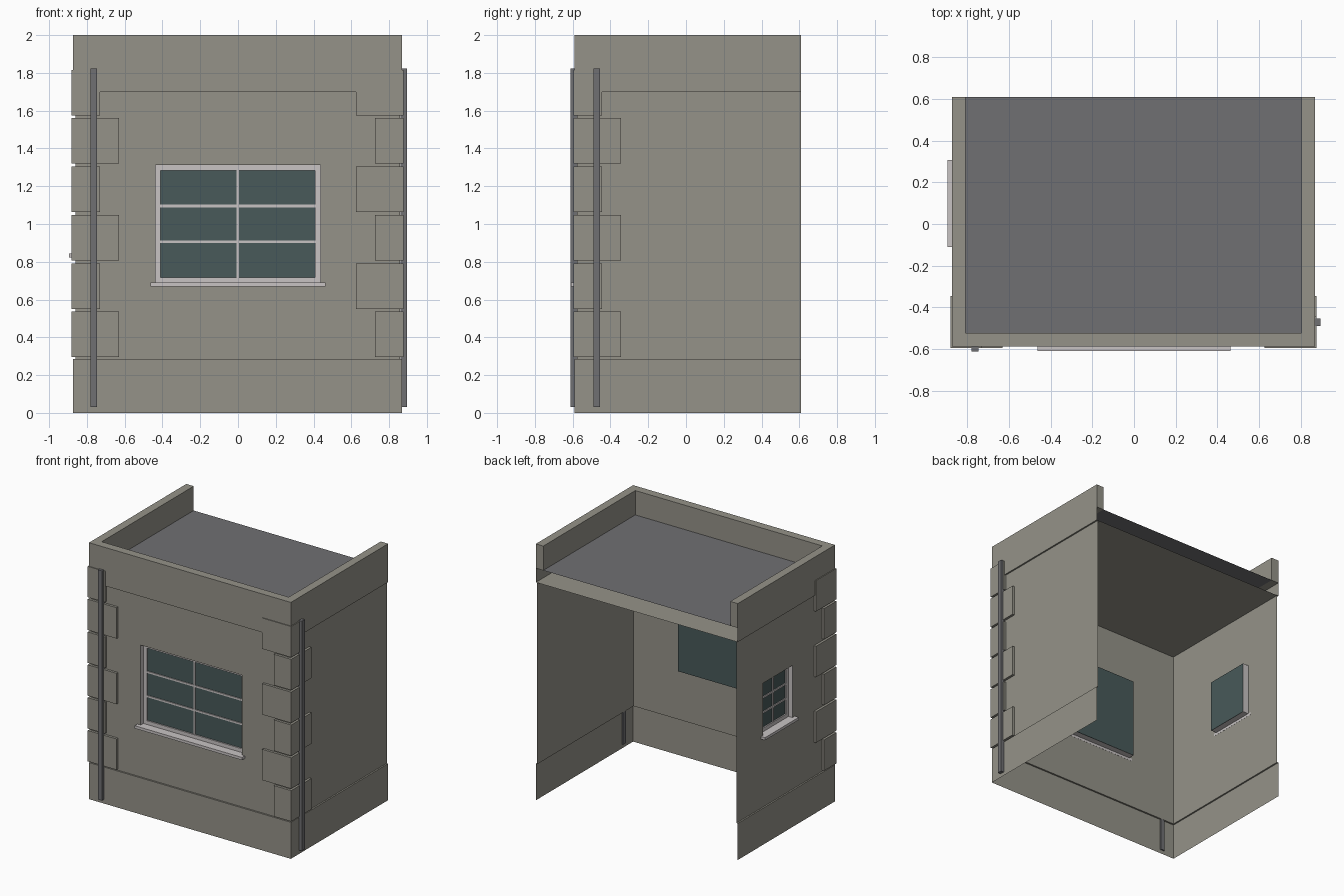
import bpy
import bmesh
from mathutils import Vector

if "Cube" in bpy.data.objects:
    bpy.data.objects.remove(bpy.data.objects["Cube"], do_unlink=True)


def material(name, rgb):
    m = bpy.data.materials.new(name)
    m.use_nodes = True
    m.diffuse_color = (*rgb, 1)
    bsdf = m.node_tree.nodes["Principled BSDF"]
    bsdf.inputs["Base Color"].default_value = (*rgb, 1)
    bsdf.inputs["Roughness"].default_value = 0.8
    return m


STONE = material("warm grey stone", (0.30, 0.29, 0.25))
GREY = material("dark grey metal", (0.16, 0.16, 0.17))
WHITE = material("off white paint", (0.58, 0.55, 0.55))
GLASS = material("dark teal glass", (0.065, 0.10, 0.10))

# Main dimensions
CX, BACK = -0.0025, 0.61
OUT_X, OUT_Y = 0.871, -0.589      # plinth and parapet faces
WALL_X, WALL_Y = 0.859, -0.576    # recessed wall faces
QUOIN_X, QUOIN_Y = 0.878, -0.595  # corner stone faces
PLINTH_TOP, CEILING, ROOF, TOP = 0.285, 1.70, 1.81, 2.0


def finish(name, bm, mat, fix=True):
    if fix:
        bmesh.ops.recalc_face_normals(bm, faces=bm.faces)
    mesh = bpy.data.meshes.new(name)
    bm.to_mesh(mesh)
    bm.free()
    mesh.materials.append(mat)
    ob = bpy.data.objects.new(name, mesh)
    bpy.context.scene.collection.objects.link(ob)
    return ob


def quads(name, faces, mat):
    """Thin sheets, each given by its corner points."""
    bm = bmesh.new()
    for pts in faces:
        bm.faces.new([bm.verts.new(p) for p in pts])
    bmesh.ops.remove_doubles(bm, verts=bm.verts, dist=0.0001)
    return finish(name, bm, mat, fix=False)


def prism(name, outline, z0, z1, mat):
    """Upright solid from a plan outline."""
    bm = bmesh.new()
    face = bm.faces.new([bm.verts.new((x, y, z0)) for x, y in outline])
    new = bmesh.ops.extrude_face_region(bm, geom=[face])["geom"]
    bmesh.ops.translate(bm, vec=(0, 0, z1 - z0),
                        verts=[v for v in new if isinstance(v, bmesh.types.BMVert)])
    return finish(name, bm, mat)


def u_path(half, front):
    return [(CX - half, BACK), (CX - half, front), (CX + half, front), (CX + half, BACK)]


def u_band(name, low, z0, high, z1):
    """Three-sided strip joining two plan paths."""
    quads(name, [[(*low[i], z0), (*low[i + 1], z0), (*high[i + 1], z1), (*high[i], z1)]
                 for i in range(3)], STONE)


outer, inner = u_path(OUT_X, OUT_Y), u_path(WALL_X, WALL_Y)

# Plinth, its ledge, and the band below the parapet
u_band("plinth", outer, 0, outer, PLINTH_TOP)
u_band("plinth_ledge", outer, PLINTH_TOP, inner, PLINTH_TOP)
u_band("upper_band", outer, CEILING, outer, ROOF)


# Each wall has its own mapping: u along the wall, z up, d inward
def on_front(u, z, d):
    return Vector((u, WALL_Y + d, z))


def on_right(u, z, d):
    return Vector((CX - WALL_X + d, -u, z))


def on_left(u, z, d):
    return Vector((CX + WALL_X - d, u, z))


def sheet(place, u0, u1, z0, z1, d=0):
    return [place(u0, z0, d), place(u1, z0, d), place(u1, z1, d), place(u0, z1, d)]


def wall(name, place, u0, u1, hole=None):
    z0, z1 = PLINTH_TOP, CEILING
    if hole:
        a, b, c, e = hole
        faces = [sheet(place, u0, a, z0, z1), sheet(place, b, u1, z0, z1),
                 sheet(place, a, b, z0, c), sheet(place, a, b, e, z1)]
    else:
        faces = [sheet(place, u0, u1, z0, z1)]
    quads(name, faces, STONE)


front_hole = (-0.438, 0.436, 0.688, 1.313)
side_hole = (-0.28, 0.085, 0.842, 1.25)
wall("front_wall", on_front, CX - WALL_X, CX + WALL_X, front_hole)
wall("right_wall", on_right, -BACK, -WALL_Y, side_hole)
wall("left_wall", on_left, WALL_Y, BACK)


def bars(name, place, boxes, mat):
    """Boxes given as u0, u1, z0, z1, d0, d1 on a wall."""
    bm = bmesh.new()
    for u0, u1, z0, z1, d0, d1 in boxes:
        a, b = place(u0, z0, d0), place(u1, z1, d1)
        cube = bmesh.ops.create_cube(bm, size=1)["verts"]
        for v in cube:
            v.co = (a + b) / 2 + v.co * (b - a)
    return finish(name, bm, mat)


def window(name, place, hole):
    u0, u1, z0, z1 = hole
    w, depth, back = 0.029, 0.036, 0.05
    # Deep reveal lining the opening
    ring = [(u0, z0), (u1, z0), (u1, z1), (u0, z1)]
    quads(name + "_reveal",
          [[place(*p, 0), place(*q, 0), place(*q, back), place(*p, back)]
           for p, q in zip(ring, ring[1:] + ring[:1])], WHITE)
    # Sash frame and glazing bars
    face = back - 0.004
    frame = [(u0, u0 + w, z0, z1, depth, face), (u1 - w, u1, z0, z1, depth, face),
             (u0 + w, u1 - w, z0, z0 + w, depth, face),
             (u0 + w, u1 - w, z1 - w, z1, depth, face)]
    mid, t = (u0 + u1) / 2, 0.007
    frame.append((mid - t, mid + t, z0 + w, z1 - w, depth + 0.003, face))
    for k in (1, 2):
        z = z0 + w + (z1 - z0 - 2 * w) * k / 3
        frame.append((u0 + w, u1 - w, z - t, z + t, depth + 0.003, face))
    bars(name + "_frame", place, frame, WHITE)
    bars(name + "_glass", place, [(u0, u1, z0, z1, face, back)], GLASS)
    # Projecting sill
    bars(name + "_sill", place,
         [(u0 - 0.026, u1 + 0.026, z0 - 0.019, z0 + 0.002, -0.034, 0.001)], WHITE)


window("front_window", on_front, front_hole)
window("side_window", on_right, side_hole)

# Alternating corner stones wrapping both front corners
for side, label in ((-1, "right"), (1, "left")):
    for i in range(6):
        z = 0.295 + i * 0.256
        long_front = (i % 2 == 0) == (side < 0)
        run_x, run_y = (0.25, 0.15) if long_front else (0.15, 0.25)
        qx, wx = CX + side * QUOIN_X, CX + side * WALL_X
        ex, ey = qx - side * run_x, QUOIN_Y + run_y
        prism(f"{label}_quoin_{i + 1}",
              [(qx, QUOIN_Y), (qx, ey), (wx, ey), (wx, WALL_Y), (ex, WALL_Y), (ex, QUOIN_Y)],
              z, z + 0.241, STONE)

# Parapet, roof deck and ceiling
rim = u_path(OUT_X - 0.064, OUT_Y + 0.065)
prism("parapet", outer + rim[::-1], ROOF, TOP, STONE)
quads("roof_deck", [[(x, y, ROOF) for x, y in rim]], GREY)
quads("ceiling", [[(x, y, CEILING) for x, y in outer]], STONE)


# Downpipes
def pipe(name, x0, x1, y0, y1):
    prism(name, [(x0, y0), (x1, y0), (x1, y1), (x0, y1)], 0.03, 1.822, GREY)


pipe("front_downpipe", -0.78, -0.746, -0.611, -0.578)
pipe("side_downpipe", 0.86, 0.894, -0.49, -0.454)
